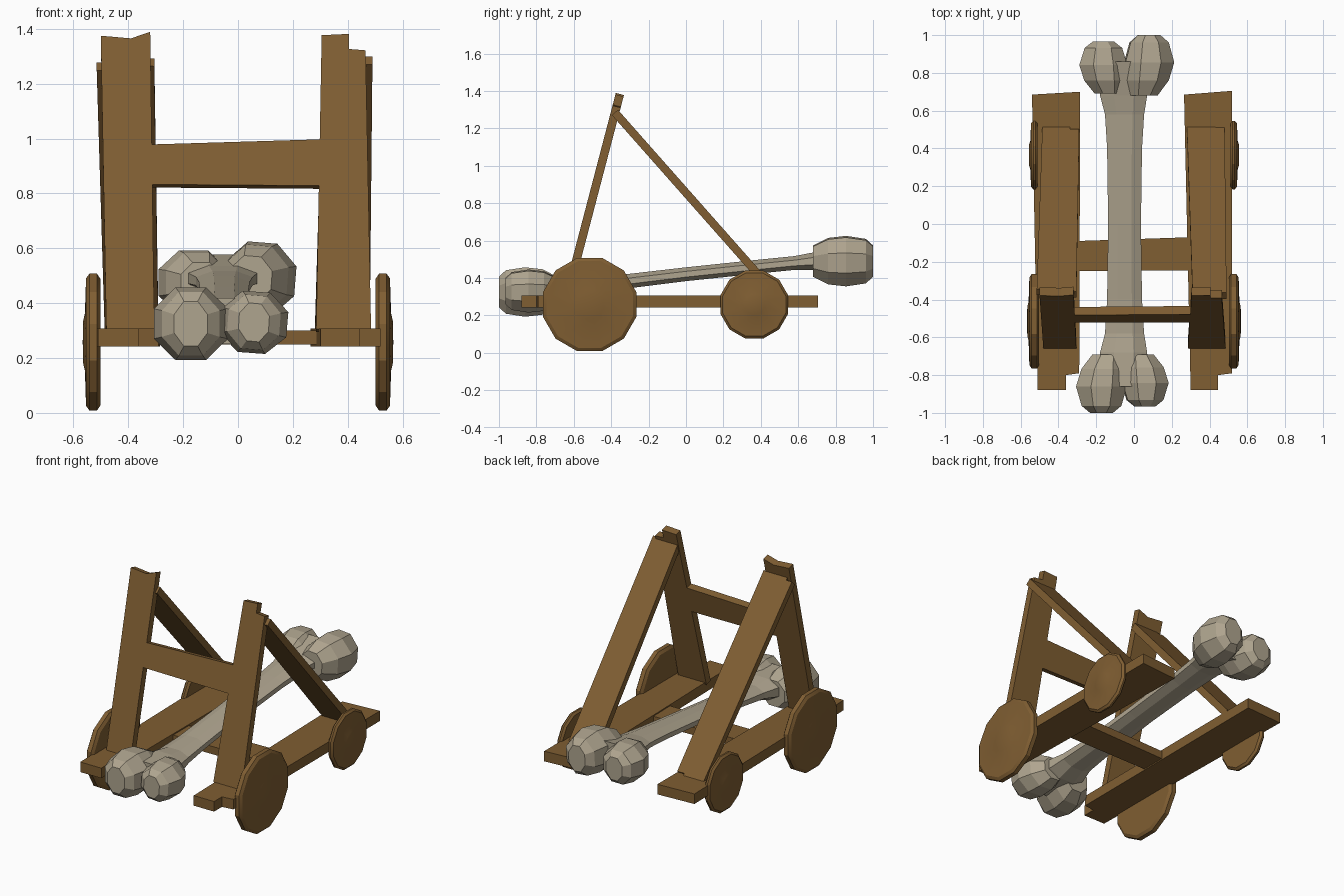
import bpy, bmesh, math
from mathutils import Vector

if "Cube" in bpy.data.objects:
    bpy.data.objects.remove(bpy.data.objects["Cube"])


def material(name, rgb):
    m = bpy.data.materials.new(name)
    m.diffuse_color = (*rgb, 1)
    m.use_nodes = True
    m.node_tree.nodes["Principled BSDF"].inputs["Base Color"].default_value = m.diffuse_color
    return m


WOOD = material("brown wood", (0.215, 0.112, 0.032))
BONE = material("pale bone", (0.43, 0.375, 0.275))


def finish(name, bm, mat, smooth=None):
    bmesh.ops.recalc_face_normals(bm, faces=bm.faces)
    me = bpy.data.meshes.new(name)
    bm.to_mesh(me)
    bm.free()
    me.materials.append(mat)
    ob = bpy.data.objects.new(name, me)
    bpy.context.collection.objects.link(ob)
    if smooth:
        bpy.ops.object.select_all(action='DESELECT')
        ob.select_set(True)
        bpy.context.view_layer.objects.active = ob
        bpy.ops.object.shade_smooth_by_angle(angle=math.radians(smooth))
    return ob


def plank(name, start, end, thick, outline):
    """Plank lying along start-end (y, z); outline points are (x, distance from start)."""
    a, b = Vector((0, *start)), Vector((0, *end))
    d = (b - a).normalized()
    n = Vector((1, 0, 0)).cross(d) * thick / 2
    bm = bmesh.new()
    pts = [a + Vector((x, 0, 0)) + d * s for x, s in outline]
    lo = [bm.verts.new(p - n) for p in pts]
    hi = [bm.verts.new(p + n) for p in pts]
    bm.faces.new(lo)
    bm.faces.new(hi)
    for i in range(len(pts)):
        j = (i + 1) % len(pts)
        bm.faces.new((lo[i], lo[j], hi[j], hi[i]))
    return finish(name, bm, WOOD)


def loft(bm, rings, sides=8, turn=0.0):
    """Skin elliptical rings (x, y, z, half width, half height) stacked along y."""
    loops = []
    for x, y, z, w, h in rings:
        loops.append([bm.verts.new((x + w * math.cos(t), y, z + h * math.sin(t)))
                      for t in (math.tau * i / sides + turn for i in range(sides))])
    for p, q in zip(loops, loops[1:]):
        for i in range(sides):
            j = (i + 1) % sides
            bm.faces.new((p[i], p[j], q[j], q[i]))
    bm.faces.new(loops[0])
    bm.faces.new(loops[-1])


# Base rails with chipped front ends
rail = dict(start=(0, 0.275), end=(1, 0.275), thick=0.065)
plank("left_rail", outline=[(-.51, -.88), (-.36, -.88), (-.36, -.80), (-.29, -.79),
                            (-.285, .70), (-.54, .685)], **rail)
plank("right_rail", outline=[(.30, -.88), (.445, -.88), (.445, -.80), (.52, -.79),
                             (.52, .705), (.265, .685)], **rail)
# Floor cross bar between the rails
plank("floor_crossbar", outline=[(-.30, -.25), (.30, -.245), (.30, -.07), (-.30, -.09)],
      start=(0, 0.275), end=(1, 0.275), thick=0.05)

# Leaning uprights with broken tops
post = dict(start=(-.637, .30), end=(-.357, 1.37), thick=0.045)
plank("left_upright", outline=[(-.48, 0), (-.305, 0), (-.32, 1.12), (-.39, 1.095),
                               (-.50, 1.105)], **post)
plank("right_upright", outline=[(.285, 0), (.485, 0), (.465, 1.05), (.405, 1.055),
                                (.405, 1.112), (.305, 1.107)], **post)
plank("upper_crossbar", outline=[(-.33, .545), (.31, .54), (.31, .715), (-.33, .695)], **post)

# Rear braces
brace = dict(start=(-.38, 1.285), end=(.50, .29), thick=0.043)
plank("left_brace", outline=[(-.515, .03), (-.475, .03), (-.475, 0), (-.305, .01),
                             (-.29, 1.31), (-.34, 1.31), (-.34, 1.34), (-.485, 1.34)], **brace)
plank("right_brace", outline=[(.31, 0), (.49, 0), (.48, 1.32), (.28, 1.33)], **brace)


# Wheels: 12-sided lathed discs with a low hub bulge
def wheel(name, side, y, r, inner, outer):
    z, mid = 0.258, 0.012
    prof = [(0, inner), (r * .93, inner), (r, inner + mid), (r, outer - mid),
            (r * .93, outer), (r * .42, outer + .004), (r * .3, outer + .011), (0, outer + .012)]
    bm = bmesh.new()
    loops = []
    for rad, x in prof:
        if rad == 0:
            loops.append([bm.verts.new((side * x, y, z))] * 12)
        else:
            loops.append([bm.verts.new((side * x, y + rad * math.cos(t), z + rad * math.sin(t)))
                          for t in (math.tau * (i + .5) / 12 for i in range(12))])
    for p, q in zip(loops, loops[1:]):
        for i in range(12):
            j = (i + 1) % 12
            bm.faces.new(list(dict.fromkeys((p[i], p[j], q[j], q[i]))))
    finish(name, bm, WOOD, 25)


for side, label in ((-1, "left"), (1, "right")):
    wheel(f"front_{label}_wheel", side, -.515, .258, .502, .554)
    wheel(f"rear_{label}_wheel", side, .365, .188, .510, .545)

# Bone arm: flattened shaft flaring into two knobs at each end
bm = bmesh.new()
loft(bm, [(-.05, -.86, .335, .14, .09), (-.055, -.68, .345, .135, .075), (-.05, -.58, .355, .112, .05),
          (-.05, -.40, .372, .100, .042), (-.05, 0, .42, .094, .040), (-.05, .40, .462, .100, .040),
          (-.05, .58, .48, .112, .040), (-.055, .68, .49, .135, .050), (-.05, .86, .495, .14, .09)],
     turn=math.pi / 8)


def knob(x, z, w, h, y0, y1):
    """Faceted knob running from its neck y0 to its tip y1."""
    steps = [(0, .58, .62, .25), (.25, .88, .92, .1), (.55, 1, 1, 0), (.88, .78, .88, 0), (1, .45, .62, 0)]
    toward = -.05 - x
    loft(bm, [(x + toward * k, y0 + (y1 - y0) * t, z, w * a, h * b)
              for t, a, b, k in steps], turn=math.pi / 8 * (1 if x < 0 else .8))


knob(-.172, .325, .146, .143, -.69, -1.0)
knob(.058, .33, .132, .121, -.69, -.965)
knob(-.162, .475, .138, .127, .69, .965)
knob(.08, .49, .140, .142, .68, 1.0)
finish("bone_arm", bm, BONE)
